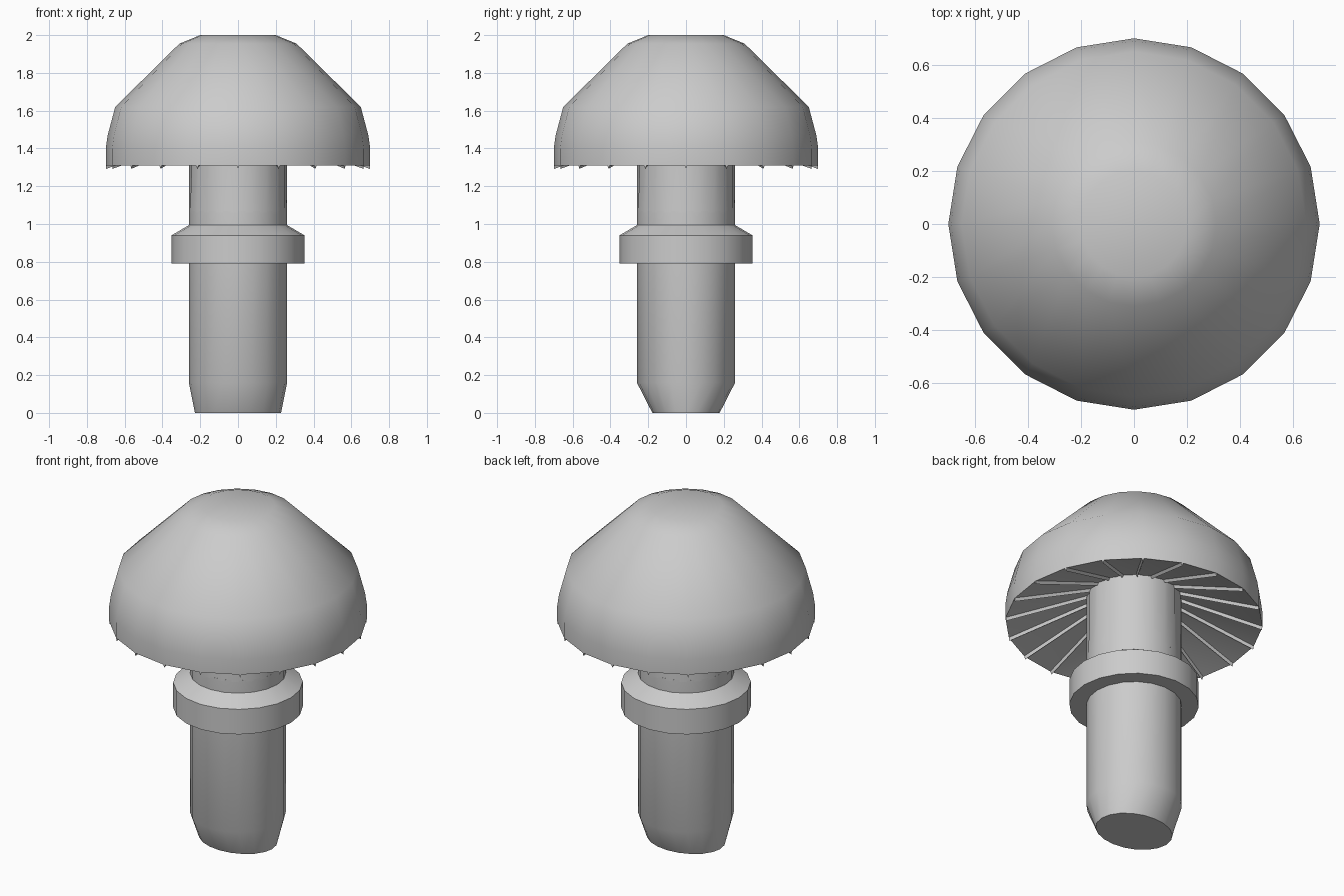
import bpy, bmesh
from math import cos, sin, pi, radians

if "Cube" in bpy.data.objects:
    bpy.data.objects.remove(bpy.data.objects["Cube"])

N = 20  # sides of every round part


def finish(name, bm, angle=50):
    bmesh.ops.recalc_face_normals(bm, faces=bm.faces)
    mesh = bpy.data.meshes.new(name)
    bm.to_mesh(mesh)
    bm.free()
    obj = bpy.data.objects.new(name, mesh)
    bpy.context.collection.objects.link(obj)
    bpy.ops.object.select_all(action='DESELECT')
    obj.select_set(True)
    bpy.context.view_layer.objects.active = obj
    bpy.ops.object.shade_smooth_by_angle(angle=radians(angle))
    return obj


def loft(name, rings, sides=N, caps=True, closed=False):
    """Rings are (x radius, y radius, z, radius of every other point as a factor)."""
    bm = bmesh.new()
    loops = []
    for rx, ry, z, f in rings:
        loop = []
        for i in range(sides):
            a = 2 * pi * i / sides
            k = f if i % 2 else 1
            loop.append(bm.verts.new((rx * k * cos(a), ry * k * sin(a), z)))
        loops.append(loop)
    pairs = list(zip(loops, loops[1:]))
    if closed:
        pairs.append((loops[-1], loops[0]))
    for a, b in pairs:
        for i in range(sides):
            j = (i + 1) % sides
            bm.faces.new((a[i], a[j], b[j], b[i]))
    if caps and not closed:
        bm.faces.new(loops[0])
        bm.faces.new(loops[-1])
    return finish(name, bm)


def lathe(name, profile, **kw):
    return loft(name, [(r, r, z, 1) for r, z in profile], **kw)


# Cap: dome outside, shallow cone underneath
lathe("mushroom_cap", [(0.20, 2.0), (0.31, 1.955), (0.65, 1.62), (0.69, 1.47),
                       (0.70, 1.40), (0.70, 1.31), (0.24, 1.47)])

# Stem with a squashed foot
loft("stem", [(0.228, 0.178, 0, 1), (0.26, 0.26, 0.16, 1), (0.26, 0.26, 1.07, 1)])

# Fluted top of the stem
loft("stem_flutes", [(0.26, 0.26, 1.06, 0.988), (0.26, 0.26, 1.25, 0.955),
                     (0.26, 0.26, 1.48, 0.94)], sides=2 * N)

# Collar around the stem
lathe("stem_ring", [(0.25, 0.79), (0.352, 0.79), (0.352, 0.94), (0.25, 1.0)], closed=True)

# Gills: thin wedges radiating under the cap
bm = bmesh.new()
for i in range(N):
    a = 2 * pi * i / N
    ends = []
    for r, z in ((0.698, 1.31), (0.24, 1.47)):
        ends.append([bm.verts.new((r * cos(a) - t * sin(a), r * sin(a) + t * cos(a), z + dz))
                     for t, dz in ((-0.009, 0.005), (0, -0.018), (0.009, 0.005))])
    p, q = ends
    bm.faces.new(p)
    bm.faces.new(q)
    for j in range(3):
        k = (j + 1) % 3
        bm.faces.new((p[j], p[k], q[k], q[j]))
finish("gills", bm, 30)
